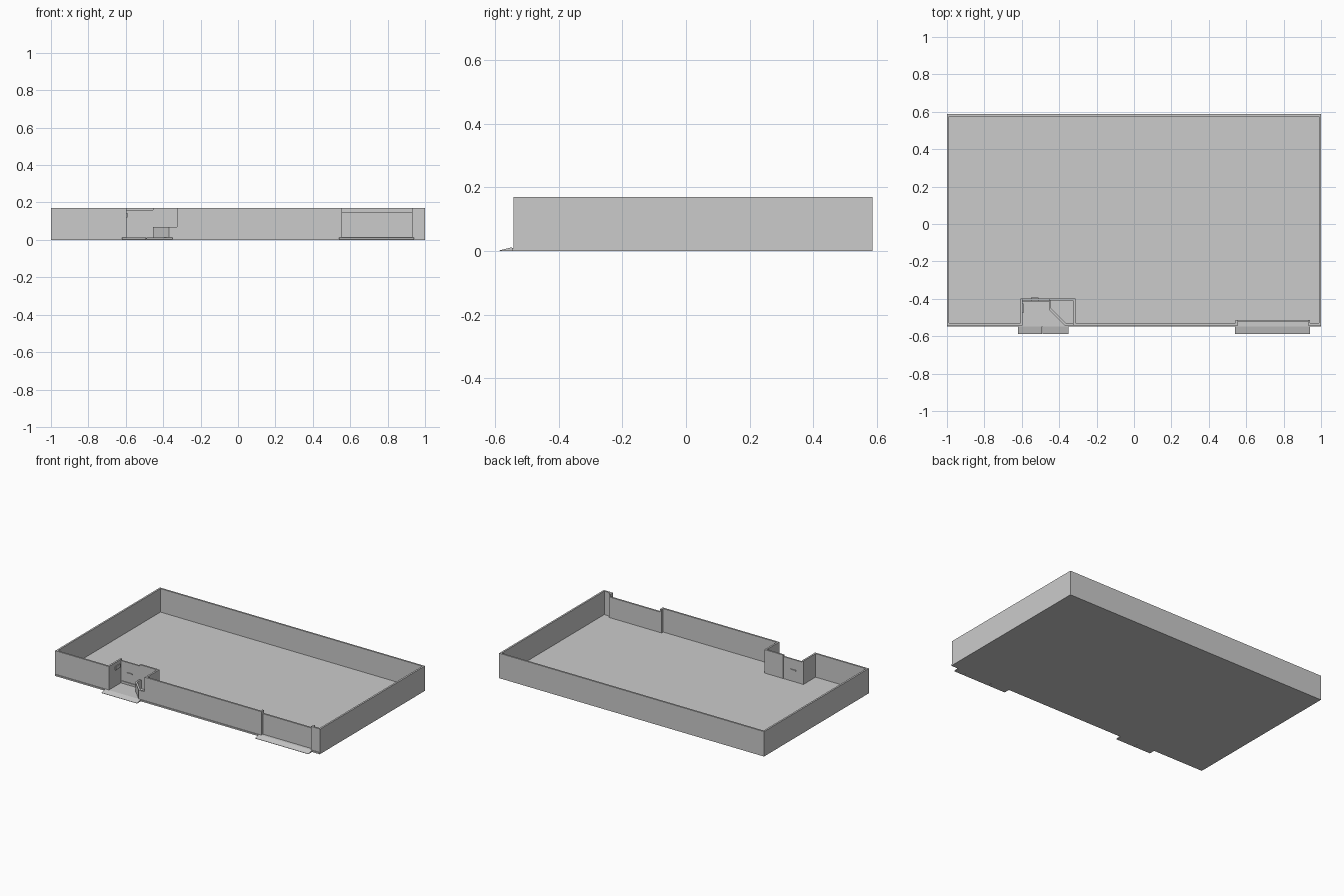
import bpy, bmesh
from mathutils import Vector

if "Cube" in bpy.data.objects:
    bpy.data.objects.remove(bpy.data.objects["Cube"])


def prism(name, pts, vec):
    """Extrude a planar polygon along a vector."""
    bm = bmesh.new()
    face = bm.faces.new([bm.verts.new(p) for p in pts])
    ext = bmesh.ops.extrude_face_region(bm, geom=[face])
    verts = [g for g in ext["geom"] if isinstance(g, bmesh.types.BMVert)]
    bmesh.ops.translate(bm, verts=verts, vec=vec)
    bmesh.ops.recalc_face_normals(bm, faces=bm.faces)
    me = bpy.data.meshes.new(name)
    bm.to_mesh(me)
    bm.free()
    ob = bpy.data.objects.new(name, me)
    bpy.context.collection.objects.link(ob)
    return ob


def box(name, x0, x1, y0, y1, z0, z1):
    return prism(name, [(x0, y0, z0), (x1, y0, z0), (x1, y1, z0), (x0, y1, z0)],
                 (0, 0, z1 - z0))


def wall(name, path, z0, z1, t=0.012):
    """Mitred wall: path is the outer face, thickness goes to its left."""
    p = [Vector(q) for q in path]
    normals = []
    for a, b in zip(p, p[1:]):
        d = (b - a).normalized()
        normals.append(Vector((-d.y, d.x)))
    inner = []
    for i, q in enumerate(p):
        n1, n2 = normals[max(i - 1, 0)], normals[min(i, len(normals) - 1)]
        inner.append(q + (n1 + n2) * t / (1 + n1.dot(n2)))
    return prism(name, [(q.x, q.y, z0) for q in p + inner[::-1]], (0, 0, z1 - z0))


FLOOR, TOP, FRONT, BACK = 0.01, 0.17, -0.542, 0.587

# Floor slab
box("floor", -1, 1, -0.547, BACK, 0, FLOOR)

# Perimeter wall, from the wide doorway round to the entrance recess
wall("outer_wall", [(0.93, -0.513), (0.93, FRONT), (1, FRONT), (1, BACK), (-1, BACK),
                    (-1, FRONT), (-0.595, FRONT), (-0.595, -0.398)], FLOOR, TOP)

# Front wall with the return behind the window bay
wall("front_wall", [(-0.455, -0.41), (-0.325, -0.41), (-0.325, FRONT),
                    (0.555, FRONT), (0.555, -0.513)], FLOOR, TOP)

# Low angled wall under the bay window
wall("bay_sill_wall", [(-0.455, -0.41), (-0.455, -0.457), (-0.37, FRONT),
                       (-0.325, FRONT)], FLOOR, 0.07)

# Entrance door, step and handles
box("entrance_door", -0.595, -0.455, -0.409, -0.399, FLOOR, 0.16)
box("door_step", -0.595, -0.455, -0.414, -0.409, FLOOR, 0.025)
for y0, y1 in ((-0.415, -0.409), (-0.399, -0.393)):
    box("door_handle", -0.55, -0.51, y0, y1, 0.085, 0.092)
box("recess_wall_plate", -0.595, -0.59, -0.475, -0.425, 0.12, 0.145)

# Wide shutter door, lower than the walls
box("shutter_door", 0.555, 0.93, -0.525, -0.513, FLOOR, 0.15)

# Wedge ramps in front of both openings, split into slabs
for name, xs in (("entrance_ramp", (-0.62, -0.49, -0.35)),
                 ("shutter_ramp", (0.54, 0.672, 0.872, 0.943))):
    for x0, x1 in zip(xs, xs[1:]):
        prism(name, [(x0, -0.547, 0), (x0, -0.547, 0.012),
                     (x0, -0.587, 0.002), (x0, -0.587, 0)], (x1 - x0 - 0.001, 0, 0))
